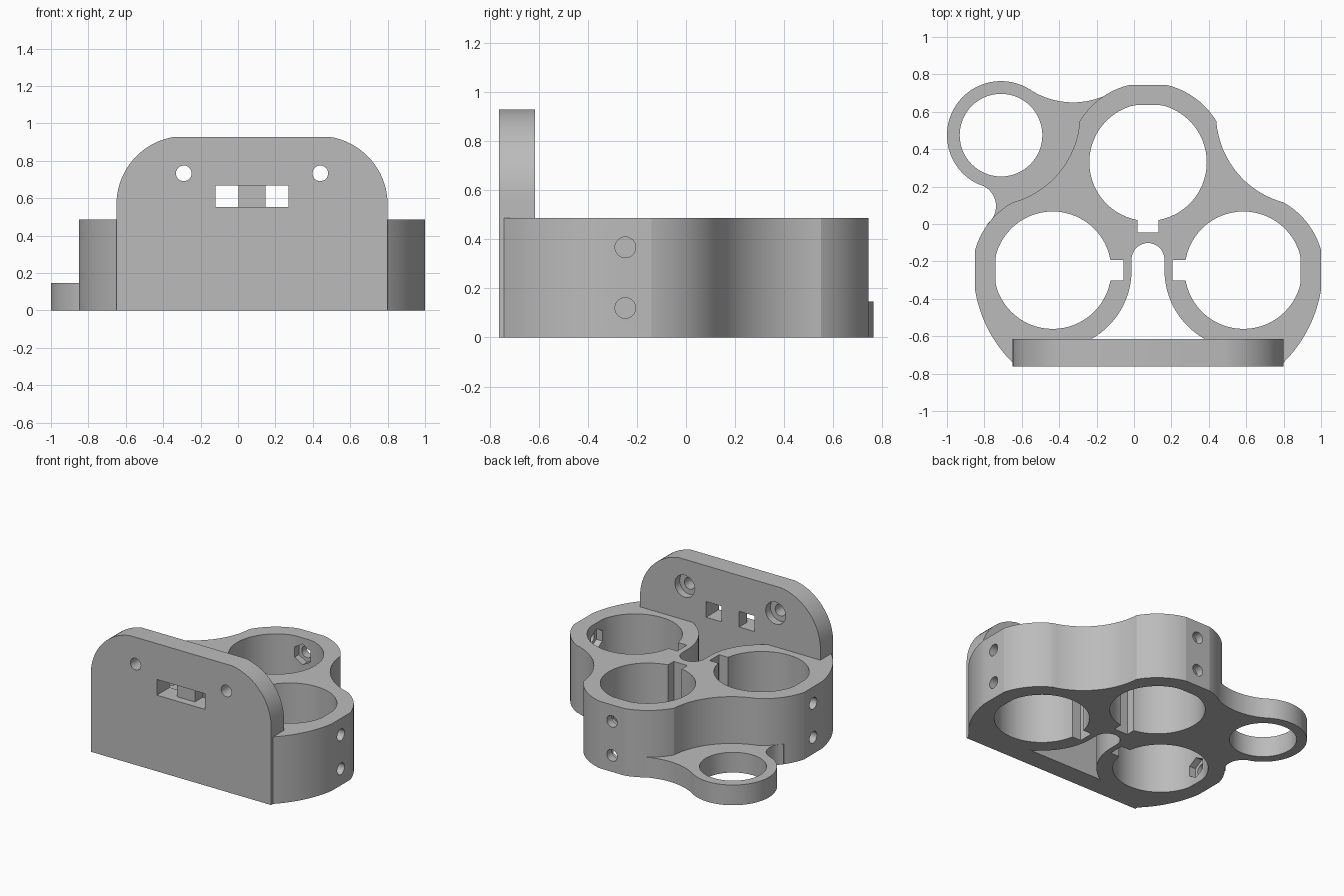
import bpy, bmesh
from math import sin, cos, pi, atan, radians
from mathutils import Vector, Matrix

cube = bpy.data.objects.get("Cube")
if cube:
    bpy.data.objects.remove(cube)

CX = 0.075          # symmetry line of the holder
BODY_H = 0.487
PLATE_BACK = -0.615

grey = bpy.data.materials.new("plain grey")
grey.use_nodes = True
colour = (0.5, 0.5, 0.5, 1)
grey.diffuse_color = colour
grey.node_tree.nodes["Principled BSDF"].inputs["Base Color"].default_value = colour

AXES = {"x": lambda u, v, w: (w, u, v),
        "y": lambda u, v, w: (u, w, v),
        "z": lambda u, v, w: (u, v, w)}


def prism(name, pts, lo, hi, axis="z"):
    """Extrude a closed profile along an axis."""
    bm = bmesh.new()
    face = bm.faces.new([bm.verts.new(AXES[axis](u, v, lo)) for u, v in pts])
    out = bmesh.ops.extrude_face_region(bm, geom=[face])
    top = [g for g in out["geom"] if isinstance(g, bmesh.types.BMVert)]
    shift = Vector(AXES[axis](0, 0, hi - lo))
    bmesh.ops.translate(bm, verts=top, vec=shift)
    bmesh.ops.recalc_face_normals(bm, faces=bm.faces)
    mesh = bpy.data.meshes.new(name)
    bm.to_mesh(mesh)
    bm.free()
    mesh.materials.append(grey)
    obj = bpy.data.objects.new(name, mesh)
    bpy.context.collection.objects.link(obj)
    return obj


def circle(cu, cv, r, n=64, start=0.0, sweep=2 * pi):
    closed = sweep >= 2 * pi
    steps = n if closed else n - 1
    return [(cu + r * cos(start + sweep * i / steps),
             cv + r * sin(start + sweep * i / steps)) for i in range(n)]


def arc(p, q, sag, n=18):
    """Points from p up to, not including, q; positive sag bulges left."""
    p, q = Vector(p), Vector(q)
    chord = q - p
    c = chord.length
    radius = (c * c / 4 + sag * sag) / (2 * sag)
    centre = (p + q) / 2 + Vector((-chord.y, chord.x)) / c * (sag - radius)
    turn = -4 * atan(2 * sag / c)
    return [tuple(centre + Matrix.Rotation(turn * i / n, 2) @ (p - centre))
            for i in range(n)]


def rect(u0, u1, v0, v1):
    return [(u0, v0), (u1, v0), (u1, v1), (u0, v1)]


def mirrored(half):
    """Complete a half profile about the symmetry line."""
    return ([(CX + u, v) for u, v in half]
            + [(CX - u, v) for u, v in reversed(half) if abs(u) > 1e-4])


def cut(target, *cutters):
    for cutter in cutters:
        mod = target.modifiers.new("cut", "BOOLEAN")
        mod.operation, mod.solver, mod.object = "DIFFERENCE", "EXACT", cutter
        bpy.context.view_layer.objects.active = target
        bpy.ops.object.modifier_apply(modifier=mod.name)
        bpy.data.objects.remove(cutter)


# Body block with its lobed outline
half = (arc((0.1, 0.743), (0.365, 0.55), 0.033)
        + arc((0.365, 0.55), (0.725, 0.115), -0.09)
        + arc((0.725, 0.115), (0.925, -0.14), 0.032)
        + [(0.925, -0.14)]
        + arc((0.925, -0.35), (0.725, -0.74), 0.035)
        + [(0.725, -0.74)])
body = prism("holder_body", mirrored(half), 0, BODY_H)

# Three bores, each with a small flat on its outer side, and a key slot
BORE_R, FLAT = 0.314, 0.306
LO, HI = -0.1, 0.6
back = [(CX + u, 0.33 + min(v, FLAT)) for u, v in circle(0, 0, BORE_R)]
cut(body, prism("back_bore", back, LO, HI),
    prism("back_slot", rect(CX - 0.055, CX + 0.055, -0.045, 0.1), LO, HI))
for s in (-1, 1):
    side = [(CX + s * (0.51 + min(u, FLAT)), -0.247 + v)
            for u, v in circle(0, 0, BORE_R)]
    cut(body, prism("side_bore", side, LO, HI),
        prism("side_slot", rect(CX + s * 0.13, CX + s * 0.26, -0.302, -0.192), LO, HI))

# Open pocket between the front bores
arch = circle(0, -0.19, 0.088, 13, pi / 2, -pi / 2)
flare = circle(0.51, -0.247, 0.422, 20, radians(184), radians(57))
flare = [p for p in flare if p[1] > -0.62] + [(0.306, -0.62)]
cut(body, prism("front_pocket", mirrored(arch + flare), LO, HI))

# Screw holes with hexagonal nut recesses inside the bores
for z in (0.12, 0.367):
    cut(body,
        prism("back_screw", circle(CX, z, 0.042, 32), 0.55, 0.85, "y"),
        prism("back_nut", circle(CX, z, 0.075, 6, pi / 2), 0.55, 0.685, "y"))
    for s in (-1, 1):
        cut(body,
            prism("side_screw", circle(-0.247, z, 0.042, 32),
                  CX + s * 0.74, CX + s * 1.0, "x"),
            prism("side_nut", circle(-0.247, z, 0.075, 6, pi / 2),
                  CX + s * 0.74, CX + s * 0.865, "x"))

# Mounting plate with rounded top corners
half = ([(0.415, 0.928)] + arc((0.415, 0.928), (0.725, 0.56), 0.09)[1:]
        + [(0.725, 0.56), (0.725, 0)])
plate = prism("mounting_plate", mirrored(half), -0.762, PLATE_BACK, "y")
for s in (-1, 1):
    x = CX + s * 0.365
    strap = sorted((CX + s * 0.072, CX + s * 0.194))
    cut(plate,
        prism("plate_screw", circle(x, 0.733, 0.042, 32), -0.85, -0.5, "y"),
        prism("plate_counterbore", circle(x, 0.733, 0.08, 40), -0.67, -0.5, "y"),
        prism("strap_hole", rect(*strap, 0.553, 0.667), -0.85, -0.5, "y"))
cut(plate, prism("strap_groove", rect(CX - 0.194, CX + 0.194, 0.553, 0.667),
                 -0.85, -0.705, "y"))

# Low side ring and its filleted web
RX, RY, RR = -0.711, 0.475, 0.289
rim = circle(RX, RY, RR, 48, radians(55), radians(190))
web = ([rim[-1]] + arc(rim[-1], (-0.785, 0.0), 0.07)[1:]
       + [(-0.785, 0.0), (-0.76, -0.06), (-0.6, 0.08), (-0.37, 0.22),
          (-0.27, 0.4), (-0.26, 0.55)]
       + arc((-0.147, 0.69), rim[0], 0.05)[0:])
ring = prism("side_ring", rim[:-1] + web, 0, 0.147)
cut(ring, prism("ring_bore", circle(RX, RY, 0.221), LO, HI))

# Smooth walls, crisp edges
for obj in (body, plate, ring):
    bpy.ops.object.select_all(action="DESELECT")
    obj.select_set(True)
    bpy.context.view_layer.objects.active = obj
    bpy.ops.object.shade_smooth_by_angle(angle=radians(14))
